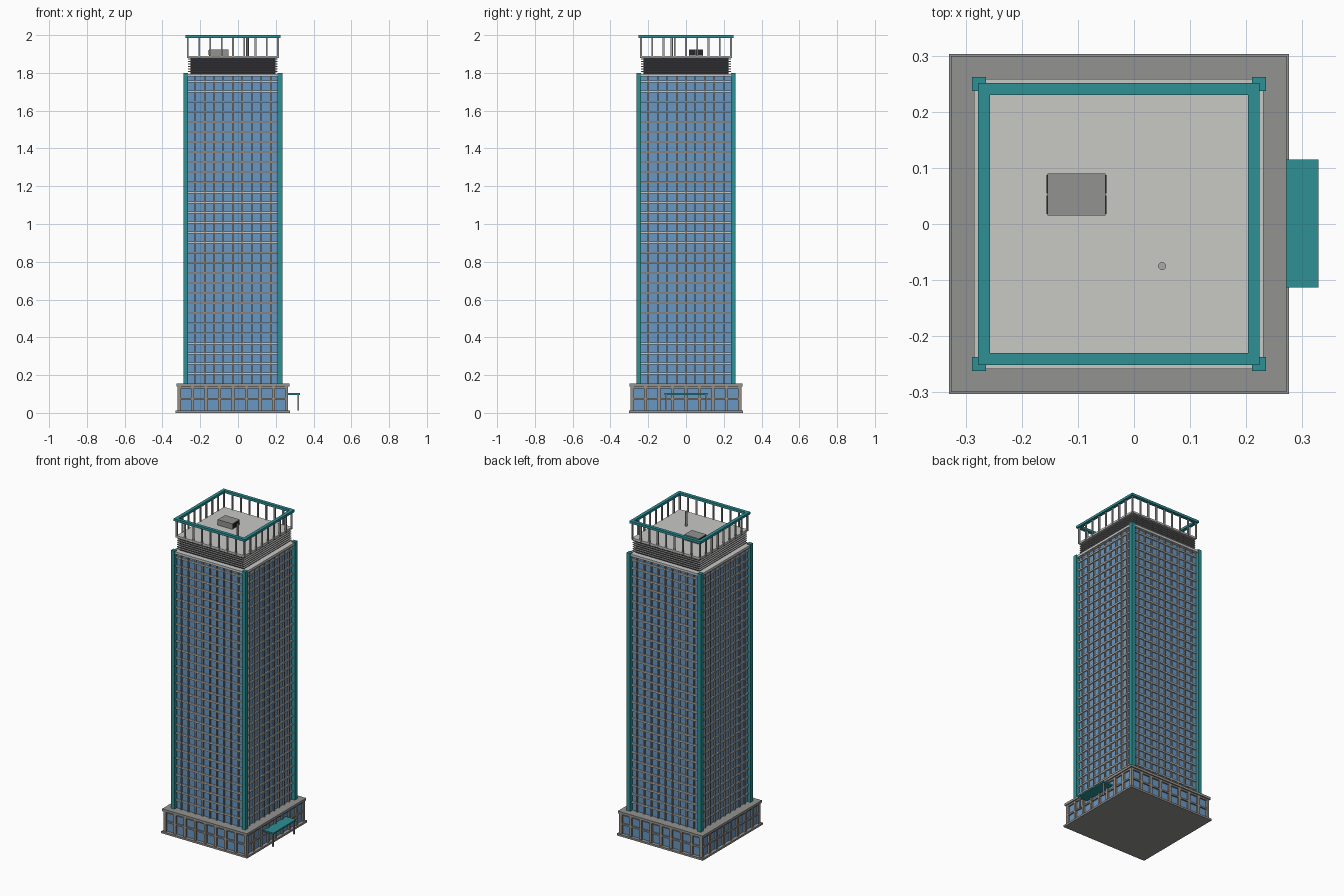
import bpy, bmesh
from mathutils import Matrix, Vector

cube = bpy.data.objects.get("Cube")
if cube:
    bpy.data.objects.remove(cube)

CX = -0.027  # tower axis


def material(name, rgb):
    m = bpy.data.materials.new(name)
    m.use_nodes = True
    m.diffuse_color = (*rgb, 1)
    m.node_tree.nodes["Principled BSDF"].inputs["Base Color"].default_value = (*rgb, 1)
    return m


TEAL = material("teal", (0.026, 0.28, 0.30))
GLASS = material("blue glass", (0.14, 0.31, 0.55))
PALE = material("pale concrete", (0.58, 0.58, 0.56))
GREY = material("grey concrete", (0.29, 0.29, 0.285))
FRAME = material("warm grey frame", (0.30, 0.275, 0.24))
STEEL = material("steel", (0.40, 0.40, 0.40))
DARK = material("dark louvre", (0.02, 0.02, 0.025))


def build(name, mat, boxes):
    """Join boxes given as (x range, y range, z range) in one object."""
    bm = bmesh.new()
    for ranges in boxes:
        lo, hi = Vector([r[0] for r in ranges]), Vector([r[1] for r in ranges])
        scale = Matrix.Diagonal((*(hi - lo), 1))
        bmesh.ops.create_cube(bm, size=1, matrix=Matrix.Translation((lo + hi) / 2) @ scale)
    me = bpy.data.meshes.new(name)
    bm.to_mesh(me)
    bm.free()
    me.materials.append(mat)
    ob = bpy.data.objects.new(name, me)
    bpy.context.collection.objects.link(ob)
    return ob


def span(c, h):
    return (c - h, c + h)


def slab(half, z0, z1):
    return (span(CX, half), span(0, half), (z0, z1))


def ring(inner, outer, z0, z1):
    """Four bars forming a square ring."""
    z = (z0, z1)
    out = []
    for a, b in ((inner, outer), (-outer, -inner)):
        out.append((span(CX, outer), (a, b), z))
        out.append(((CX + a, CX + b), span(0, inner), z))
    return out


def uprights(inner, outer, offsets, hw, z0, z1):
    """Upright bars repeated along all four sides."""
    z = (z0, z1)
    out = []
    for t in offsets:
        for a, b in ((inner, outer), (-outer, -inner)):
            out.append((span(CX + t, hw), (a, b), z))
            out.append(((CX + a, CX + b), span(t, hw), z))
    return out


def corners(c, hw, z0, z1):
    return [(span(CX + sx * c, hw), span(sy * c, hw), (z0, z1))
            for sx in (-1, 1) for sy in (-1, 1)]


# Podium
build("podium_base", GREY, [slab(0.303, 0, 0.012)])
build("podium_glass", GLASS, [slab(0.282, 0.012, 0.14)])
bays = [0.0715 * k for k in range(-3, 4)]
build("podium_frame", FRAME,
      uprights(0.28, 0.293, bays, 0.008, 0.012, 0.14)
      + corners(0.284, 0.009, 0.012, 0.14)
      + ring(0.28, 0.291, 0.07, 0.08)
      + ring(0.28, 0.291, 0.13, 0.14))
build("podium_roof", GREY, [slab(0.299, 0.14, 0.155)])

# Tower shaft
build("tower_glass", GLASS, [slab(0.24, 0.155, 1.78)])
build("tower_mullions", FRAME,
      uprights(0.238, 0.25, [0.05 * k for k in range(-4, 5)], 0.004, 0.155, 1.78))
sills = []
for k in range(1, 31):
    z = 0.155 + 0.0533 * k
    sills += ring(0.238, 0.248, z - 0.005, z + 0.005)
build("tower_sills", PALE, sills)
build("corner_columns", TEAL, corners(0.2495, 0.0125, 0.155, 1.80))
build("tower_cornice", PALE, [slab(0.258, 1.78, 1.795)])

# Louvred plant level
build("plant_core", DARK, [slab(0.225, 1.795, 1.88)])
slats = []
for k in range(6):
    z = 1.805 + 0.0133 * k
    slats += ring(0.224, 0.237, z, z + 0.004)
build("plant_louvres", STEEL, slats)
build("roof_deck", PALE, [slab(0.24, 1.878, 1.89)])

# Crown
build("crown_posts", STEEL,
      uprights(0.234, 0.243, [0.0596 * k for k in range(-3, 4)], 0.0045, 1.88, 1.985)
      + corners(0.2385, 0.0045, 1.88, 1.985))
build("crown_ring", TEAL, ring(0.23, 0.251, 1.985, 2.0))

# Rooftop unit with dark end grilles, and mast
build("roof_unit", GREY, [((-0.154, -0.051), (0.015, 0.09), (1.89, 1.925))])
build("roof_unit_grilles", DARK,
      [(x, y, (1.895, 1.922))
       for x in ((-0.156, -0.153), (-0.052, -0.049))
       for y in ((0.018, 0.051), (0.054, 0.087))])
bpy.ops.mesh.primitive_cylinder_add(vertices=12, radius=0.007, depth=0.095,
                                    location=(0.05, -0.075, 1.9375))
mast = bpy.context.object
mast.name = "roof_mast"
mast.data.materials.append(STEEL)
bpy.ops.object.shade_smooth_by_angle()

# Entrance canopy
build("entrance_canopy", TEAL, [((0.258, 0.329), (-0.113, 0.115), (0.095, 0.104))])
build("canopy_posts", STEEL,
      [(span(0.32, 0.004), span(y, 0.004), (0.012, 0.095)) for y in (-0.104, 0.106)])
